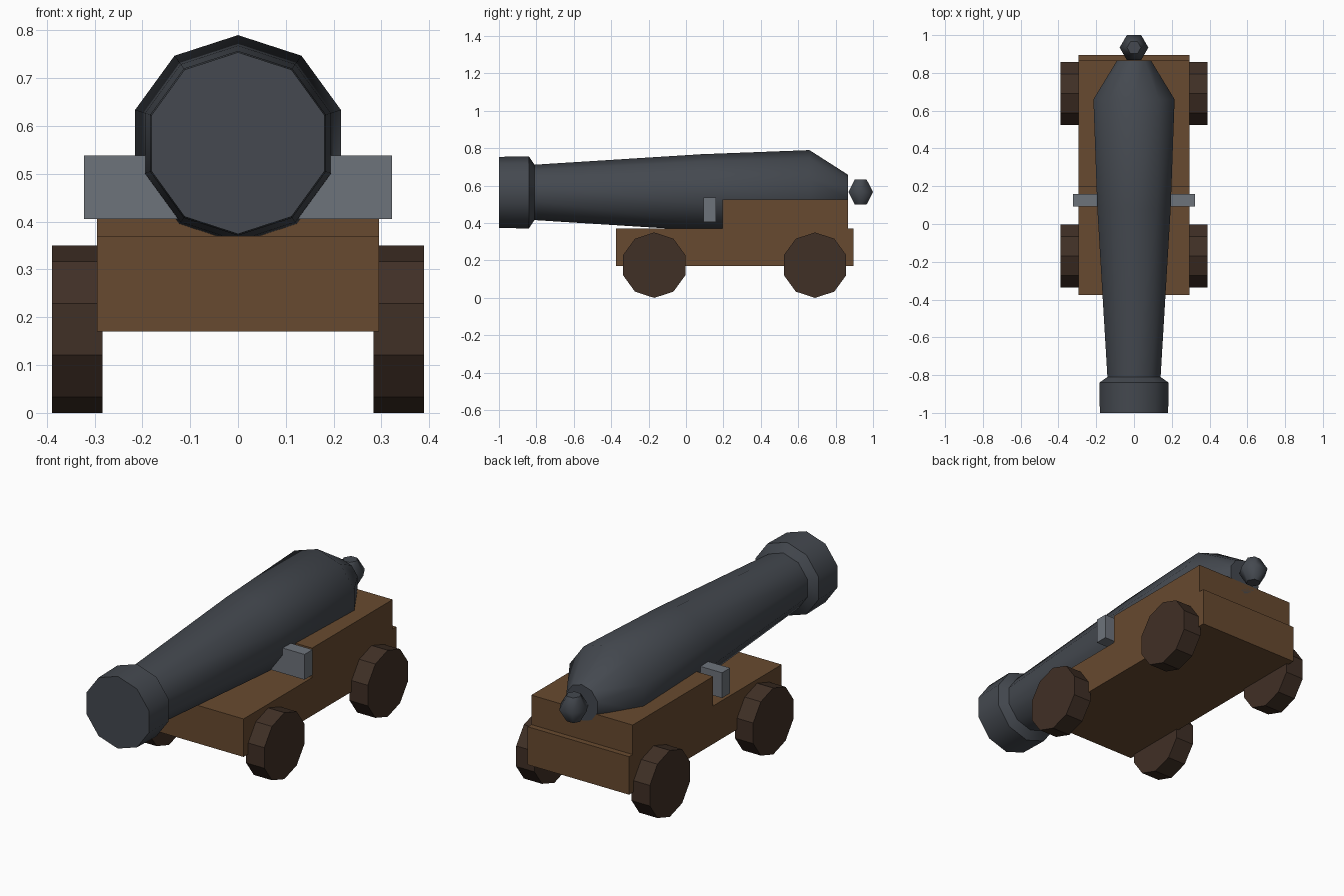
import bpy, bmesh, math

if "Cube" in bpy.data.objects:
    bpy.data.objects.remove(bpy.data.objects["Cube"])


def material(name, rgb):
    m = bpy.data.materials.new(name)
    m.diffuse_color = (*rgb, 1)
    m.use_nodes = True
    m.node_tree.nodes["Principled BSDF"].inputs["Base Color"].default_value = m.diffuse_color
    return m


IRON = material("dark iron", (0.058, 0.066, 0.079))
WOOD = material("brown wood", (0.137, 0.068, 0.029))
DARK = material("dark wood", (0.051, 0.029, 0.019))
STEEL = material("grey steel", (0.155, 0.172, 0.198))


def finish(name, bm, mat, smooth=None):
    bmesh.ops.recalc_face_normals(bm, faces=bm.faces)
    me = bpy.data.meshes.new(name)
    bm.to_mesh(me)
    bm.free()
    me.materials.append(mat)
    ob = bpy.data.objects.new(name, me)
    bpy.context.collection.objects.link(ob)
    if smooth:
        bpy.ops.object.select_all(action='DESELECT')
        ob.select_set(True)
        bpy.context.view_layer.objects.active = ob
        bpy.ops.object.shade_smooth_by_angle(angle=math.radians(smooth))
    return ob


def box(name, mat, lo, hi):
    bm = bmesh.new()
    bmesh.ops.create_cube(bm, size=1)
    for v in bm.verts:
        v.co = [(a + b) / 2 + c * (b - a) for a, b, c in zip(lo, hi, v.co)]
    return finish(name, bm, mat)


def lathe(name, mat, profile, sides, axis, centre, smooth=None):
    """Capped rings of (position along axis, radius)."""
    bm = bmesh.new()
    rings = []
    for t, r in profile:
        ring = []
        for i in range(sides):
            a = math.tau * i / sides
            c, s = r * math.cos(a), r * math.sin(a)
            p = {'x': (t, s, c), 'y': (s, t, c), 'z': (c, s, t)}[axis]
            ring.append(bm.verts.new([p[k] + centre[k] for k in range(3)]))
        rings.append(ring)
    for a, b in zip(rings, rings[1:]):
        for i in range(sides):
            j = (i + 1) % sides
            bm.faces.new((a[i], a[j], b[j], b[i]))
    bm.faces.new(rings[0])
    bm.faces.new(rings[-1])
    return finish(name, bm, mat, smooth)


# Barrel with muzzle swell and tapered breech
lathe("barrel", IRON,
      [(-1.0, 0.19), (-0.84, 0.193), (-0.81, 0.148), (0.08, 0.204),
       (0.66, 0.226), (0.865, 0.095)], 10, 'y', (0, 0, 0.564), 50)

# Knob behind the breech
lathe("breech_knob", IRON, [(-0.066, 0.037), (0, 0.076), (0.066, 0.037)],
      6, 'z', (0, 0.934, 0.566), 61)

# Carriage bed, raised rear block and trunnion bar
box("carriage_bed", WOOD, (-0.295, -0.375, 0.17), (0.295, 0.895, 0.37))
box("carriage_block", WOOD, (-0.295, 0.195, 0.36), (0.295, 0.865, 0.525))
box("trunnion_bar", STEEL, (-0.322, 0.093, 0.405), (0.322, 0.16, 0.538))

# Four solid wheels
for side, sx in (("left", -1), ("right", 1)):
    for end, y in (("front", -0.17), ("rear", 0.69)):
        lathe(f"{end}_{side}_wheel", DARK, [(0.283 * sx, 0.175), (0.389 * sx, 0.175)],
              10, 'x', (0, y, 0.175))
